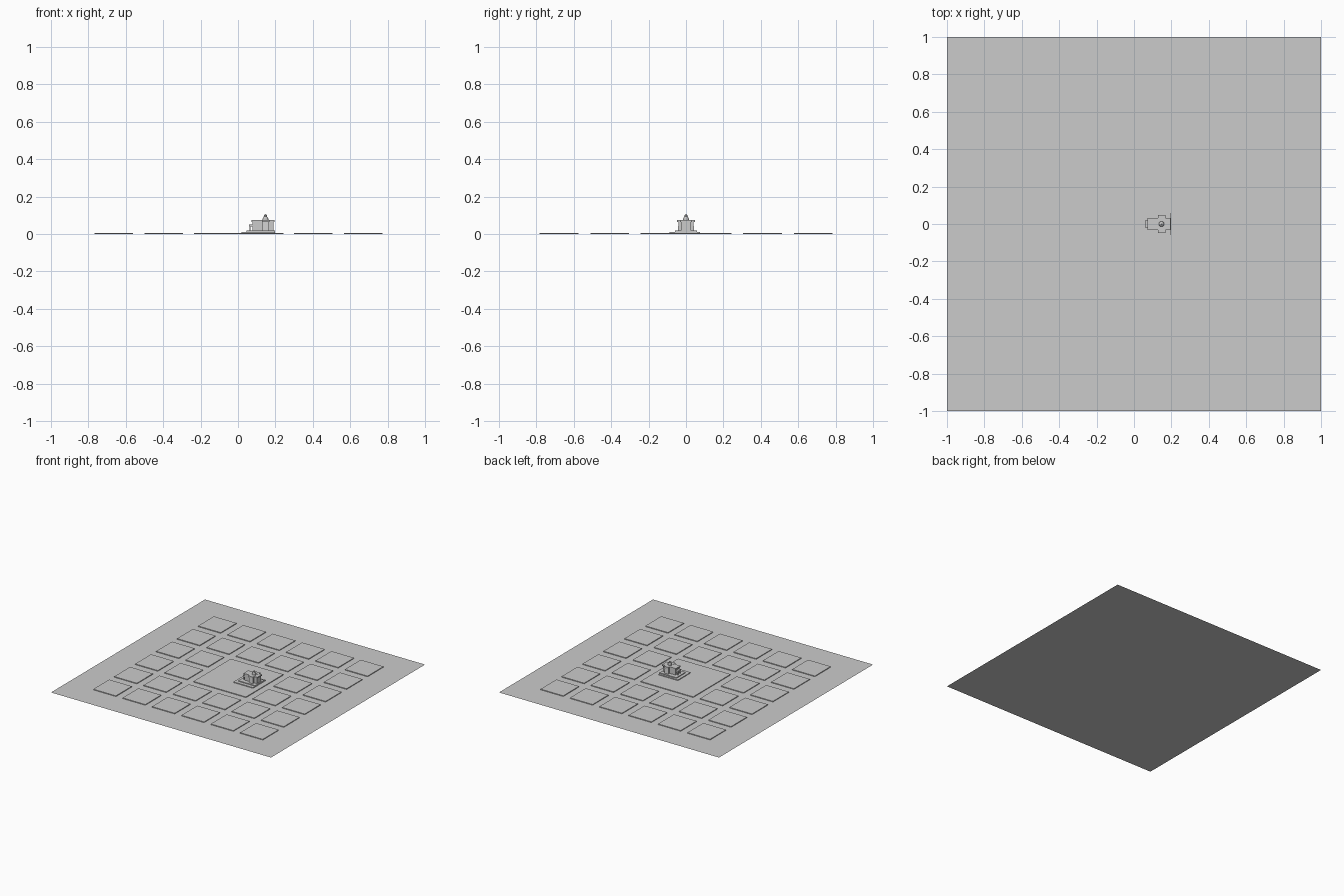
import bpy
from math import pi

if "Cube" in bpy.data.objects:
    bpy.data.objects.remove(bpy.data.objects["Cube"])


def mesh(name, verts, faces):
    me = bpy.data.meshes.new(name)
    me.from_pydata(verts, [], faces)
    me.update()
    ob = bpy.data.objects.new(name, me)
    bpy.context.collection.objects.link(ob)
    return ob


def box(name, x0, x1, y0, y1, z0, z1, taper=0):
    """Box whose top may be inset in y on both sides."""
    t = taper
    v = [(x0, y0, z0), (x1, y0, z0), (x1, y1, z0), (x0, y1, z0),
         (x0, y0 + t, z1), (x1, y0 + t, z1), (x1, y1 - t, z1), (x0, y1 - t, z1)]
    f = [(3, 2, 1, 0), (4, 5, 6, 7), (0, 1, 5, 4), (1, 2, 6, 5), (2, 3, 7, 6), (3, 0, 4, 7)]
    return mesh(name, v, f)


def cyl(name, x, r1, r2, z0, z1, n=12):
    bpy.ops.mesh.primitive_cone_add(vertices=n, radius1=r1, radius2=r2, depth=z1 - z0,
                                    location=(x, 0, (z0 + z1) / 2))
    bpy.context.object.name = name


H = 0.006  # block thickness

# Ground sheet
mesh("ground", [(-1, -1, 0), (1, -1, 0), (1, 1, 0), (-1, 1, 0)], [(0, 1, 2, 3)])

# City blocks around a central plaza
for i in range(6):
    for j in range(6):
        if i in (2, 3) and j in (2, 3):
            continue
        x, y = -0.768 + 0.267 * i, -0.782 + 0.272 * j
        box(f"city_block_{i}_{j}", x, x + 0.206, y, y + 0.206, 0, H)
box("plaza", -0.236, 0.242, -0.242, 0.244, 0, H)

# Church platform
box("platform", 0.02, 0.198, -0.088, 0.076, 0, 0.012)
box("upper_step", 0.045, 0.198, -0.06, 0.06, 0.012, 0.018)

# Nave, transept and cornices
box("nave", 0.078, 0.19, -0.026, 0.026, 0.012, 0.066)
box("nave_cornice", 0.072, 0.196, -0.031, 0.031, 0.064, 0.074)
box("transept", 0.13, 0.165, -0.045, 0.045, 0.012, 0.066, 0.006)
box("transept_cornice", 0.127, 0.169, -0.048, 0.048, 0.063, 0.075)

# Entrance porch: steps, columns, lintel
box("porch_roof", 0.06, 0.08, -0.02, 0.02, 0.04, 0.052)
for s in (-1, 1):
    box("porch_column", 0.062, 0.068, s * 0.015 - 0.003, s * 0.015 + 0.003, 0.012, 0.04)

# Crossing drum, dome and lantern
cyl("drum", 0.147, 0.016, 0.016, 0.072, 0.082)
bpy.ops.mesh.primitive_uv_sphere_add(segments=12, ring_count=8, radius=0.014,
                                     location=(0.147, 0, 0.082))
bpy.context.object.name = "dome"
cyl("lantern", 0.147, 0.008, 0.008, 0.09, 0.1, 8)
cyl("lantern_cap", 0.147, 0.008, 0.0, 0.1, 0.107, 8)
